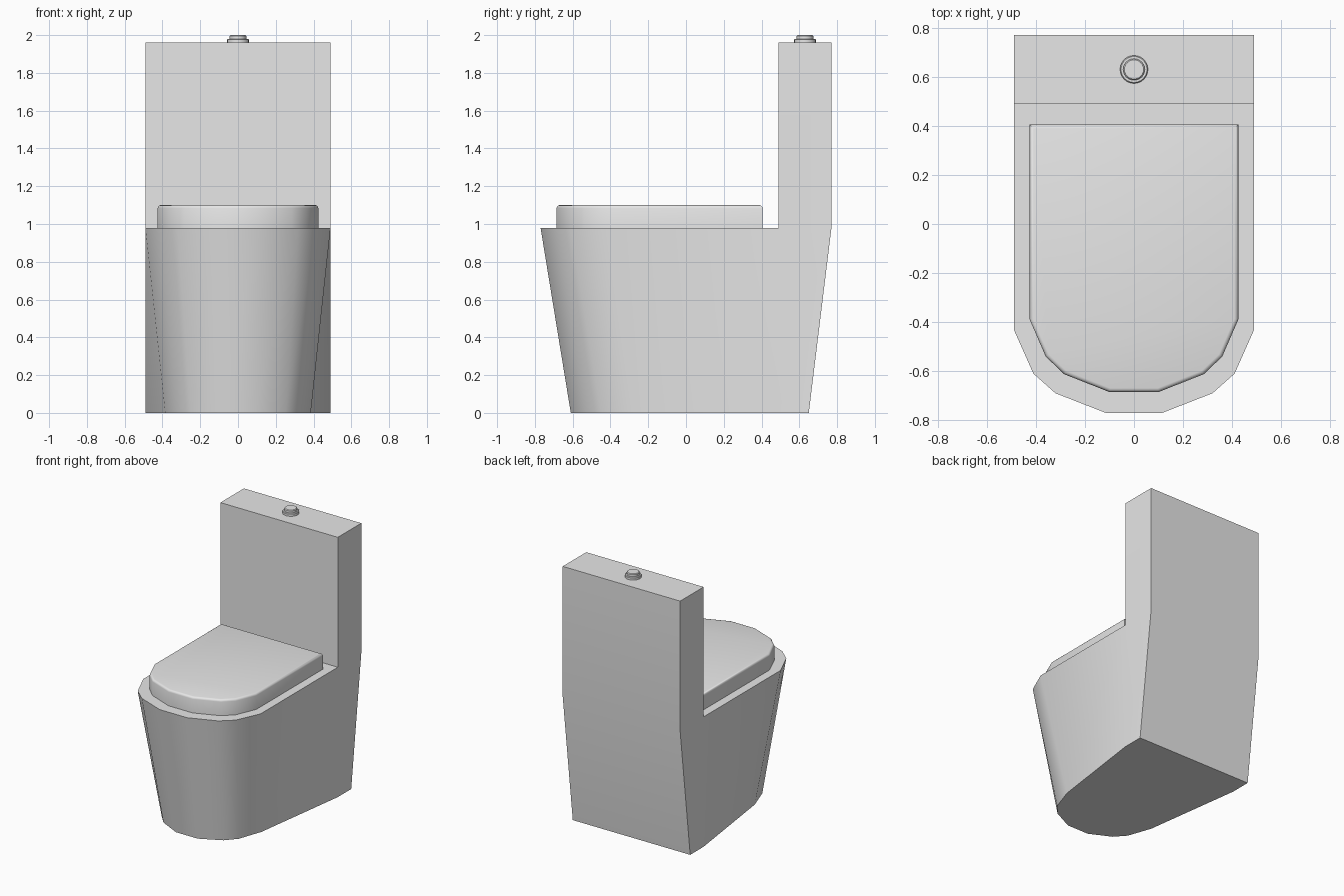
import bpy, bmesh, math

if "Cube" in bpy.data.objects:
    bpy.data.objects.remove(bpy.data.objects["Cube"])

white = bpy.data.materials.new("white ceramic")
white.diffuse_color = (0.8, 0.8, 0.8, 1)
white.use_nodes = True
white.node_tree.nodes["Principled BSDF"].inputs["Base Color"].default_value = white.diffuse_color


def finish(bm, name):
    bmesh.ops.recalc_face_normals(bm, faces=bm.faces)
    me = bpy.data.meshes.new(name)
    bm.to_mesh(me)
    bm.free()
    ob = bpy.data.objects.new(name, me)
    bpy.context.collection.objects.link(ob)
    me.materials.append(white)
    bpy.ops.object.select_all(action='DESELECT')
    bpy.context.view_layer.objects.active = ob
    ob.select_set(True)
    bpy.ops.object.shade_smooth_by_angle(angle=math.radians(32))
    return ob


def ring(bm, half, z):
    """Mirror a right-hand half outline (front to back) into a closed ring."""
    pts = half + [(-x, y) for x, y in reversed(half)]
    return [bm.verts.new((x, y, z)) for x, y in pts]


def bridge(bm, a, b):
    n = len(a)
    for i in range(n):
        j = (i + 1) % n
        bm.faces.new((a[i], a[j], b[j], b[i]))


# Tapered pedestal with the cistern rising from its back
front = [(0.115, -0.77), (0.32, -0.69), (0.41, -0.61), (0.49, -0.43)]
rim = front + [(0.49, 0.49), (0.49, 0.77)]
foot = [(x * 0.786, y + 0.16) for x, y in front] + [(0.49, 0.49), (0.49, 0.65)]
bm = bmesh.new()
lo, hi = ring(bm, foot, 0), ring(bm, rim, 0.98)
bridge(bm, lo, hi)
bm.faces.new(lo[::-1])
bm.faces.new(hi[:5] + hi[7:])
tank = ring(bm, rim[4:], 1.96)
bridge(bm, hi[4:8], tank)
bm.faces.new(tank)
# the cistern replaces the wall face between its front corners and the rim
finish(bm, "bowl_and_cistern")

# Closed seat lid with a rounded top edge
lid = [(0.10, -0.685), (0.285, -0.612), (0.36, -0.54), (0.425, -0.39), (0.425, 0.405)]
bm = bmesh.new()
lo, hi = ring(bm, lid, 0.975), ring(bm, lid, 1.10)
bridge(bm, lo, hi)
bm.faces.new(lo[::-1])
top = bm.faces.new(hi)
bmesh.ops.bevel(bm, geom=list(top.edges), offset=0.016, segments=3,
                profile=0.5, affect='EDGES')
finish(bm, "seat_lid")


# Flush button: collar and push cap with chamfered tops
def disc(name, r, z0, z1, chamfer):
    bm = bmesh.new()
    rings = []
    for rr, z in ((r, z0), (r, z1 - chamfer), (r - chamfer, z1)):
        rings.append([bm.verts.new((rr * math.cos(i * math.tau / 24),
                                    0.63 + rr * math.sin(i * math.tau / 24), z))
                      for i in range(24)])
    bridge(bm, rings[0], rings[1])
    bridge(bm, rings[1], rings[2])
    bm.faces.new(rings[0][::-1])
    bm.faces.new(rings[2])
    finish(bm, name)


disc("button_collar", 0.057, 1.955, 1.98, 0.004)
disc("flush_button", 0.044, 1.975, 2.0, 0.005)
